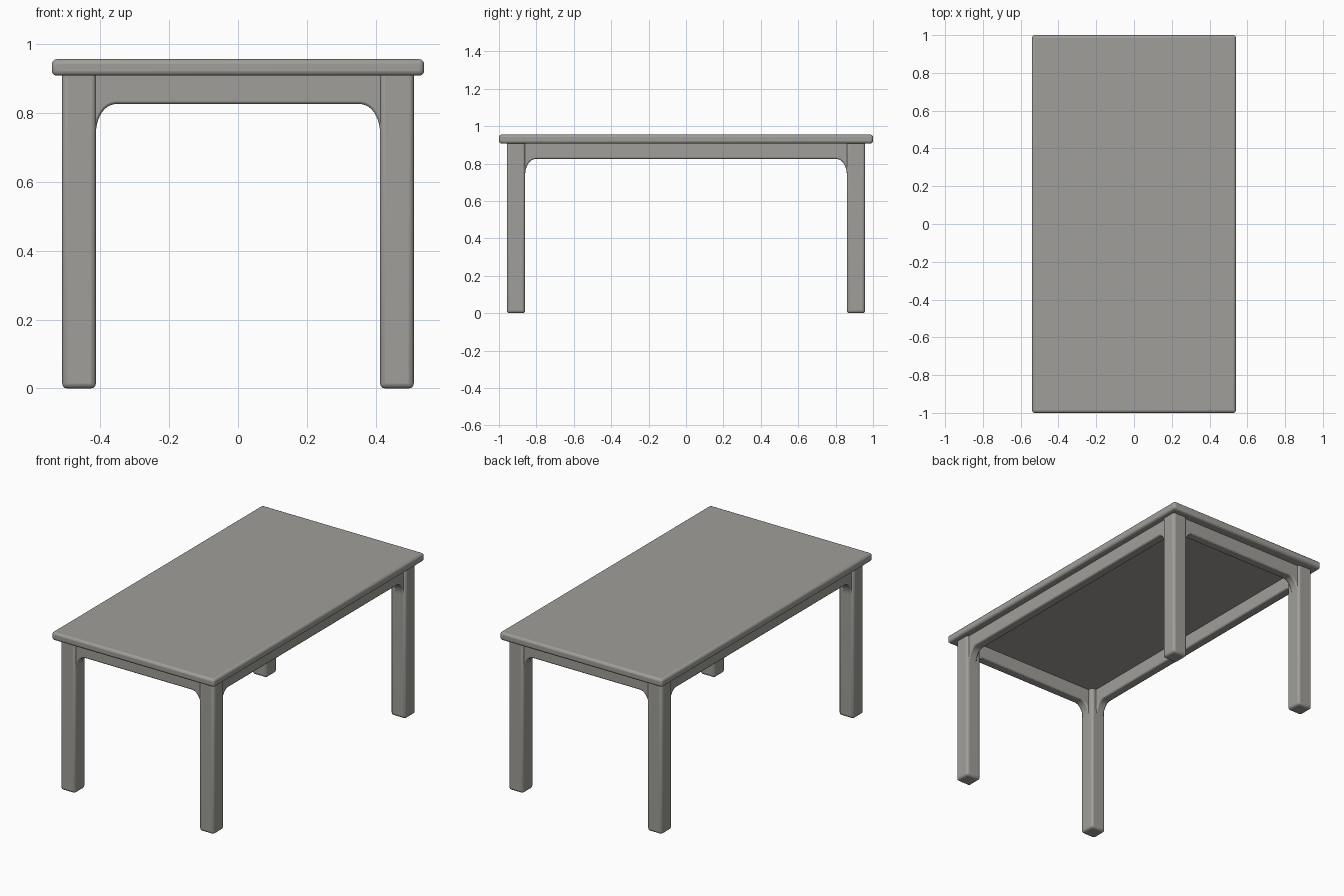
import bpy, bmesh, math

if "Cube" in bpy.data.objects:
    bpy.data.objects.remove(bpy.data.objects["Cube"])

TOP_Z, UNDER_Z, APRON_Z = 0.955, 0.907, 0.825
LEG_X, LEG_Y, LEG_W = 0.461, 0.909, 0.098

wood = bpy.data.materials.new("warm grey")
wood.diffuse_color = (0.35, 0.343, 0.32, 1)
wood.use_nodes = True
wood.node_tree.nodes["Principled BSDF"].inputs["Base Color"].default_value = wood.diffuse_color


def finish(name, bm, bevel, segments=3):
    bmesh.ops.recalc_face_normals(bm, faces=bm.faces)
    me = bpy.data.meshes.new(name)
    bm.to_mesh(me)
    bm.free()
    ob = bpy.data.objects.new(name, me)
    bpy.context.collection.objects.link(ob)
    me.materials.append(wood)
    mod = ob.modifiers.new("soft edges", 'BEVEL')
    mod.width, mod.segments = bevel, segments
    mod.limit_method, mod.angle_limit = 'ANGLE', math.radians(40)
    bpy.ops.object.select_all(action='DESELECT')
    ob.select_set(True)
    bpy.context.view_layer.objects.active = ob
    bpy.ops.object.shade_smooth_by_angle(angle=math.radians(35))
    return ob


def box(name, center, size, bevel):
    bm = bmesh.new()
    bmesh.ops.create_cube(bm, size=1)
    for v in bm.verts:
        v.co = [c + s * k for c, s, k in zip(center, size, v.co)]
    return finish(name, bm, bevel)


def apron(name, leg_inner, offset, along_x):
    """Rail with a rounded bracket at each end, embedded in the legs."""
    rx, rz, thick, steps = 0.058, 0.085, 0.056, 10
    end = leg_inner + 0.03
    cx, cz = leg_inner - rx, APRON_Z - rz
    half = [(end, UNDER_Z + 0.012), (end, cz)]
    for i in range(steps + 1):
        a = math.pi / 2 * i / steps
        half.append((cx + rx * math.cos(a), cz + rz * math.sin(a)))
    outline = half + [(-u, z) for u, z in reversed(half)]
    bm = bmesh.new()
    verts = []
    for u, z in outline:
        w = offset - thick / 2
        verts.append(bm.verts.new((u, w, z) if along_x else (w, u, z)))
    face = bm.faces.new(verts)
    out = bmesh.ops.extrude_face_region(bm, geom=[face])
    shift = (0, thick, 0) if along_x else (thick, 0, 0)
    bmesh.ops.translate(bm, vec=shift,
                        verts=[g for g in out["geom"] if isinstance(g, bmesh.types.BMVert)])
    return finish(name, bm, 0.007, 2)


# Tabletop
box("tabletop", (0, 0, (TOP_Z + UNDER_Z) / 2), (1.08, 2.0, TOP_Z - UNDER_Z), 0.014)

# Four legs
for sy, fb in ((-1, "front"), (1, "back")):
    for sx, lr in ((-1, "left"), (1, "right")):
        h = UNDER_Z + 0.015
        box(f"{fb}_{lr}_leg", (sx * LEG_X, sy * LEG_Y, h / 2), (LEG_W, LEG_W, h), 0.015)

# Aprons with curved brackets
for s, fb, lr in ((-1, "front", "left"), (1, "back", "right")):
    apron(fb + "_apron", LEG_X - LEG_W / 2, s * (LEG_Y + 0.009), True)
    apron(lr + "_apron", LEG_Y - LEG_W / 2, s * (LEG_X + 0.009), False)
